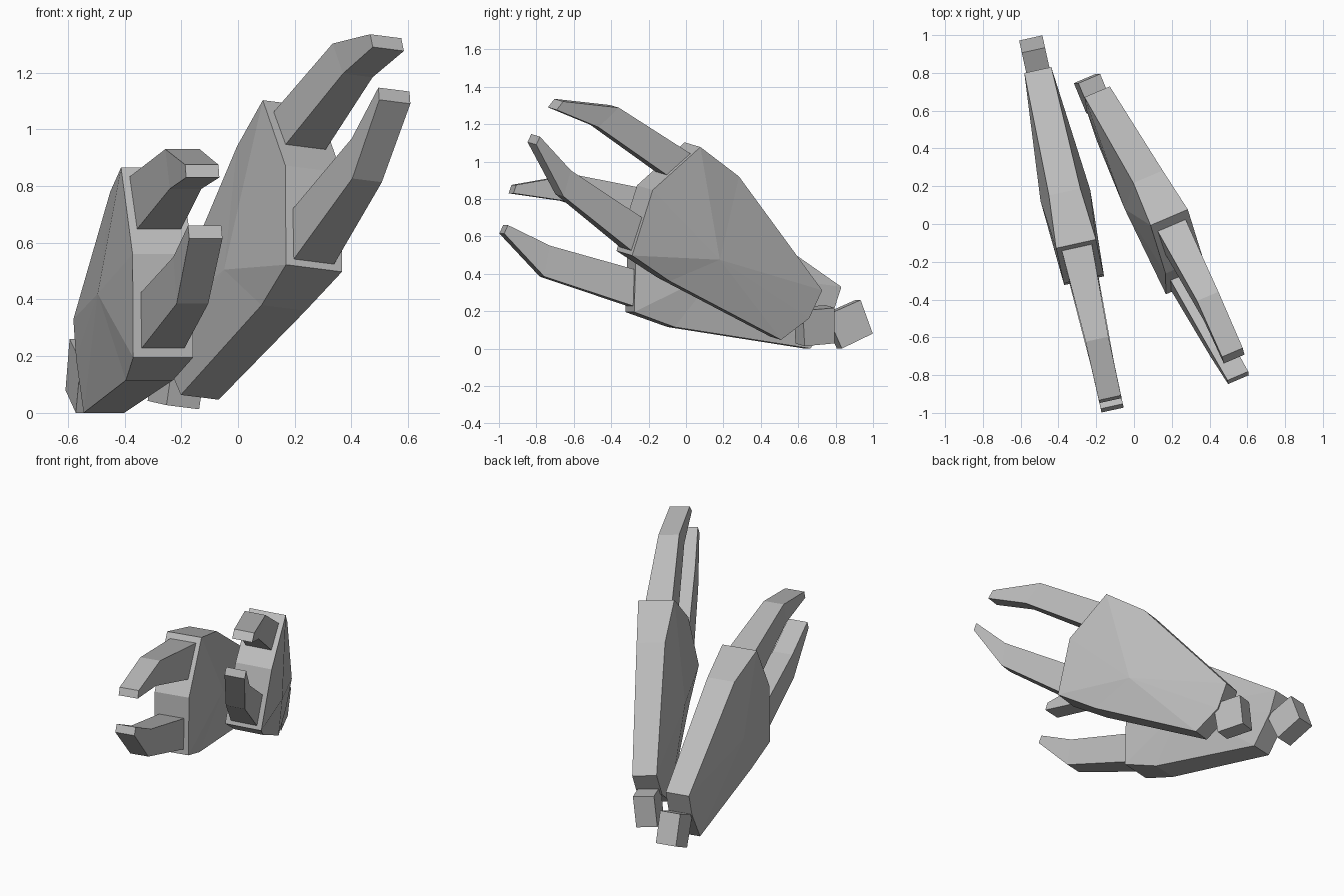
import bpy, bmesh
from mathutils import Vector

cube = bpy.data.objects.get("Cube")
if cube:
    bpy.data.objects.remove(cube, do_unlink=True)

grey = bpy.data.materials.new("claw_grey")
grey.use_nodes = True
GREY = (0.5, 0.5, 0.5, 1)
grey.diffuse_color = GREY
grey.node_tree.nodes["Principled BSDF"].inputs["Base Color"].default_value = GREY


def slab(name, plane, profile, halves, centre=None, strips=None):
    """Thicken a (y, z) profile lying on the plane x = a + b*y + c*z."""
    a, b, c = plane
    normal = Vector((1, -b, -c)).normalized()
    bm = bmesh.new()

    def pair(y, z, half):
        mid = Vector((a + b * y + c * z, y, z))
        return [bm.verts.new(mid + normal * half * side) for side in (-1, 1)]

    rim = [pair(y, z, h) for (y, z), h in zip(profile, halves)]
    count = len(rim)
    hub = pair(*centre) if centre else None
    for i in range(count):
        j = (i + 1) % count
        bm.faces.new((rim[i][0], rim[j][0], rim[j][1], rim[i][1]))
        if hub:
            for side in (0, 1):
                bm.faces.new((rim[i][side], rim[j][side], hub[side]))
    for strip in strips or []:
        for side in (0, 1):
            bm.faces.new([rim[i][side] for i in strip])
    bmesh.ops.recalc_face_normals(bm, faces=bm.faces)
    mesh = bpy.data.meshes.new(name)
    bm.to_mesh(mesh)
    bm.free()
    mesh.materials.append(grey)
    bpy.context.collection.objects.link(bpy.data.objects.new(name, mesh))


def finger(name, plane, profile):
    """Profile runs base top, knuckle, tip top, tip bottom, bend, base bottom."""
    pts = [Vector(p) for p in profile]
    # sink the root into the palm
    pts[0] += (pts[0] - pts[1]) * 0.12
    pts[5] += (pts[5] - pts[4]) * 0.12
    slab(name, plane, pts, (0.082, 0.062, 0.06, 0.06, 0.057, 0.08),
         strips=[(0, 1, 4, 5), (1, 2, 3, 4)])


def claw(side, plane, palm, hub, upper, lower, wrist):
    slab(side + "_palm", plane, palm,
         (0.108, 0.085, 0.073, 0.073, 0.073, 0.085, 0.108, 0.108), centre=hub)
    finger(side + "_upper_finger", plane, upper)
    finger(side + "_lower_finger", plane, lower)
    slab(side + "_wrist", plane, wrist, [0.063] * 4, strips=[(0, 1, 2, 3)])


# Upright claw; palms run from the top front corner over the back to the front
claw("right", (-0.33, -0.22, 0),
     palm=[(-0.105, 0.865), (0.17, 0.78), (0.815, 0.33), (0.77, 0.19),
           (0.65, 0), (-0.08, 0.115), (-0.30, 0.195), (-0.29, 0.56)],
     hub=(0.15, 0.42, 0.135),
     upper=[(-0.16, 0.84), (-0.61, 0.93), (-0.92, 0.875),
            (-0.935, 0.83), (-0.66, 0.79), (-0.27, 0.66)],
     lower=[(-0.28, 0.42), (-0.74, 0.55), (-0.965, 0.66),
            (-0.985, 0.615), (-0.77, 0.385), (-0.29, 0.225)],
     wrist=[(0.74, 0.18), (0.92, 0.26), (0.985, 0.08), (0.82, 0)])

# Raised, leaning claw
claw("left", (0.0626, -0.426, 0.127),
     palm=[(0.035, 1.09), (0.25, 0.93), (0.70, 0.32), (0.63, 0.17),
           (0.48, 0.055), (-0.12, 0.37), (-0.33, 0.51), (-0.22, 0.86)],
     hub=(0.13, 0.49, 0.13),
     upper=[(-0.02, 1.06), (-0.383, 1.295), (-0.68, 1.328),
            (-0.715, 1.283), (-0.49, 1.19), (-0.13, 0.935)],
     lower=[(-0.274, 0.715), (-0.64, 0.96), (-0.804, 1.14),
            (-0.824, 1.097), (-0.677, 0.82), (-0.327, 0.537)],
     wrist=[(0.60, 0.21), (0.77, 0.225), (0.77, 0.035), (0.61, 0.02)])
